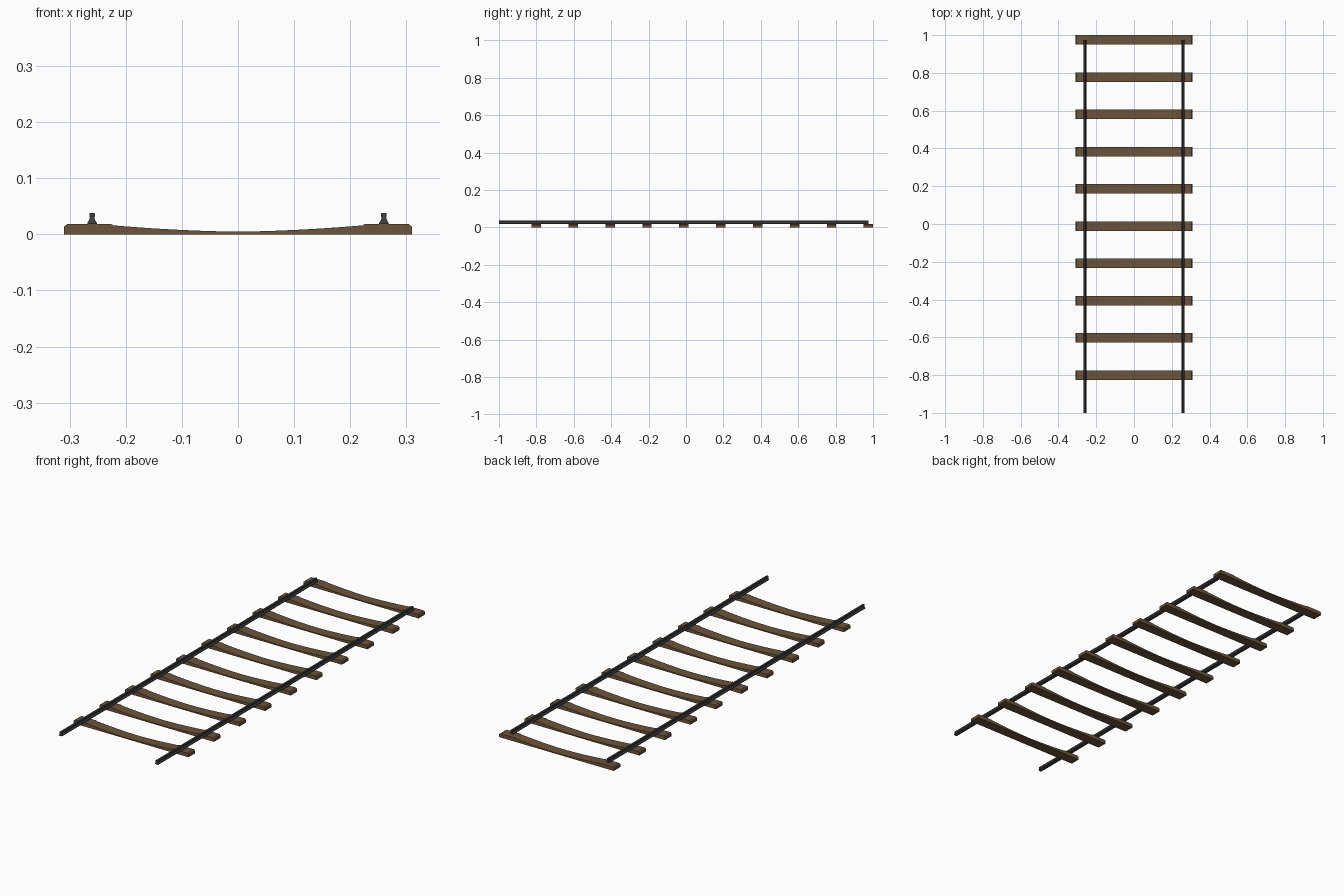
import bpy, bmesh

if "Cube" in bpy.data.objects:
    bpy.data.objects.remove(bpy.data.objects["Cube"])


def material(name, rgb):
    m = bpy.data.materials.new(name)
    m.diffuse_color = (*rgb, 1)
    m.use_nodes = True
    m.node_tree.nodes["Principled BSDF"].inputs["Base Color"].default_value = m.diffuse_color
    return m


wood = material("wood", (0.15, 0.09, 0.045))
steel = material("steel", (0.05, 0.052, 0.056))


def extrude_xz(name, profile, y0, y1, mat):
    """Solid made by sweeping an x-z outline from y0 to y1."""
    bm = bmesh.new()
    face = bm.faces.new([bm.verts.new((x, y0, z)) for x, z in profile])
    ext = bmesh.ops.extrude_face_region(bm, geom=[face])
    moved = [v for v in ext["geom"] if isinstance(v, bmesh.types.BMVert)]
    bmesh.ops.translate(bm, verts=moved, vec=(0, y1 - y0, 0))
    bmesh.ops.recalc_face_normals(bm, faces=bm.faces)
    # split the concave end caps cleanly
    bmesh.ops.triangulate(bm, faces=[f for f in bm.faces if len(f.verts) > 4])
    me = bpy.data.meshes.new(name)
    bm.to_mesh(me)
    bm.free()
    me.materials.append(mat)
    ob = bpy.data.objects.new(name, me)
    bpy.context.collection.objects.link(ob)
    return ob


# Tie outline: flat base, chamfered ends, raised rail seats, dished middle
half = [(0.31, 0.0), (0.31, 0.014), (0.304, 0.0185), (0.226, 0.0185), (0.222, 0.0160)]
N = 12
dish = [0.222 * (1 - 2 * i / N) for i in range(1, N)]
tie_profile = (half + [(x, 0.005 + 0.011 * (abs(x) / 0.222) ** 1.7) for x in dish]
               + [(-x, z) for x, z in reversed(half)])

# Ten evenly spaced ties
TIES = 10
for i in range(TIES):
    y = -0.8 + i * 1.775 / (TIES - 1)
    extrude_xz(f"tie_{i + 1}", tie_profile, y - 0.025, y + 0.025, wood)

# Rails: wide foot, narrowing web, small head
rail_half = [(0.0085, 0.0185), (0.0085, 0.021), (0.0055, 0.025),
             (0.0040, 0.030), (0.0050, 0.032), (0.0050, 0.037), (0.0042, 0.038)]
rail_profile = rail_half + [(-x, z) for x, z in reversed(rail_half)]
for side, name in ((-1, "left_rail"), (1, "right_rail")):
    extrude_xz(name, [(x + side * 0.26, z) for x, z in rail_profile], -1.0, 0.975, steel)
